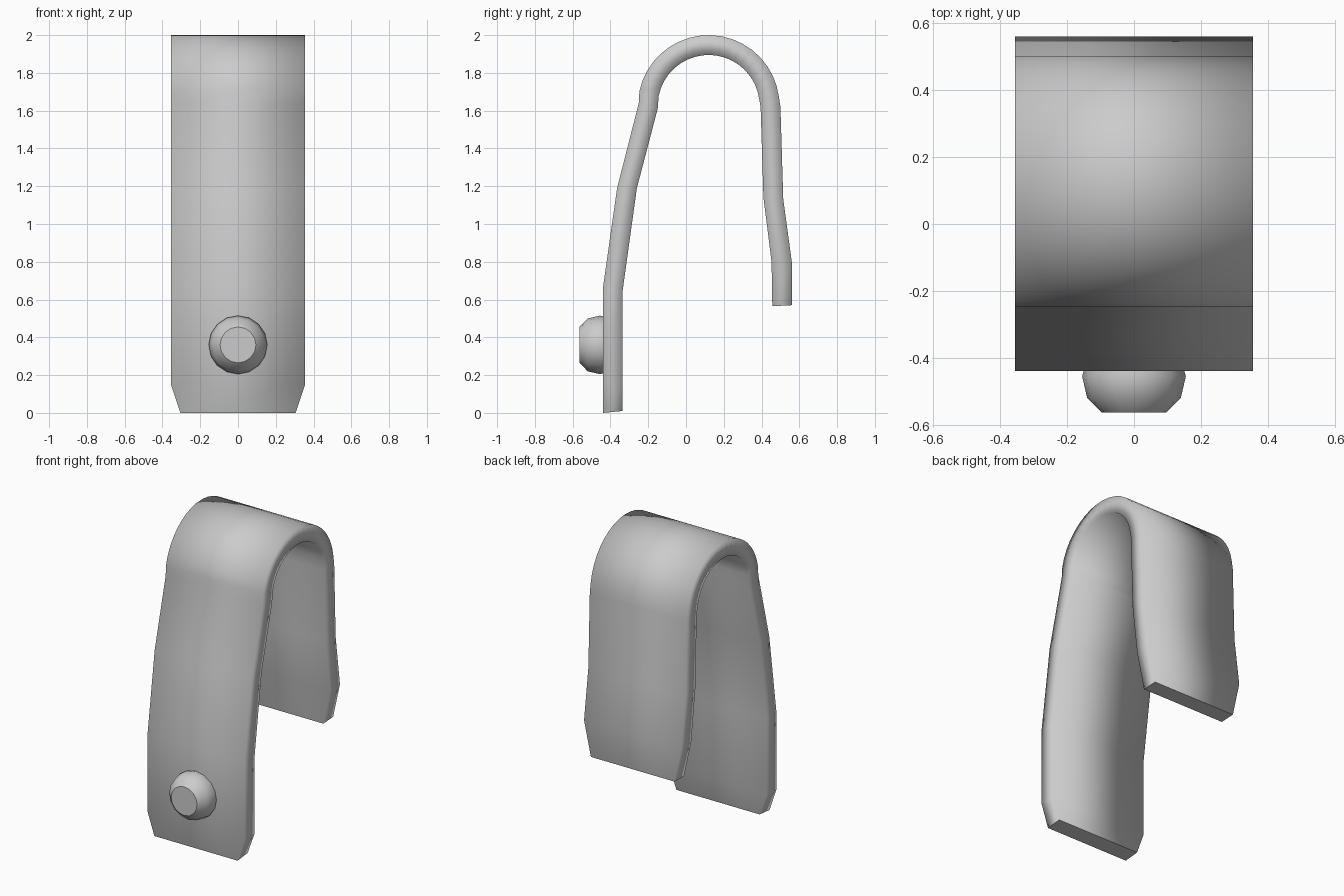
import bpy, bmesh, math

if "Cube" in bpy.data.objects:
    bpy.data.objects.remove(bpy.data.objects["Cube"], do_unlink=True)

metal = bpy.data.materials.new("grey metal")
metal.use_nodes = True
GREY = (0.6, 0.6, 0.6, 1)
metal.diffuse_color = GREY
metal.node_tree.nodes["Principled BSDF"].inputs["Base Color"].default_value = GREY


def finish(name, bm):
    """Turn a bmesh into an object, smooth except for flat-marked faces."""
    bmesh.ops.recalc_face_normals(bm, faces=bm.faces)
    mesh = bpy.data.meshes.new(name)
    bm.to_mesh(mesh)
    bm.free()
    mesh.materials.append(metal)
    obj = bpy.data.objects.new(name, mesh)
    bpy.context.collection.objects.link(obj)
    return obj


def loft(bm, rings):
    """Skin closed rings with smooth sides and flat, sharp end caps."""
    loops = [[bm.verts.new(p) for p in ring] for ring in rings]
    n = len(loops[0])
    for a, b in zip(loops, loops[1:]):
        for i in range(n):
            j = (i + 1) % n
            bm.faces.new((a[i], a[j], b[j], b[i])).smooth = True
    for end in (loops[0], loops[-1]):
        cap = bm.faces.new(end)
        for edge in cap.edges:
            edge.smooth = False


# Bent strap: stations of outer (y, z), inner (y, z) and half width
HALF, TIP = 0.355, 0.305
front_leg = [((-0.44, 0), (-0.335, 0.01), TIP),
             ((-0.44, 0.15), (-0.335, 0.15), HALF),
             ((-0.44, 0.66), (-0.335, 0.65), HALF),
             ((-0.365, 1.19), (-0.26, 1.19), HALF),
             ((-0.25, 1.64), (-0.15, 1.61), HALF)]
back_leg = [((0.5, 1.62), (0.395, 1.62), HALF),
            ((0.515, 1.13), (0.41, 1.14), HALF),
            ((0.56, 0.8), (0.453, 0.8), HALF),
            ((0.56, 0.57), (0.457, 0.565), TIP)]


def arc_point(radius, angle):
    return 0.12 + radius * math.cos(angle), 1.625 + radius * math.sin(angle)


STEPS = 18
bend = []
for k in range(STEPS + 1):
    angle = math.radians(168 - 160 * k / STEPS)
    bend.append((arc_point(0.375, angle), arc_point(0.27, angle), HALF))

bm = bmesh.new()
loft(bm, [[(-w, *outer), (w, *outer), (w, *inner), (-w, *inner)]
          for outer, inner, w in front_leg + bend + back_leg])
finish("bent_strap", bm)

# Round stud on the front leg, with a flat tip
SIDES = 16
bm = bmesh.new()
rings = []
for y, r in ((-0.42, 0.145), (-0.455, 0.155), (-0.52, 0.14), (-0.564, 0.095)):
    angles = [math.tau * i / SIDES for i in range(SIDES)]
    rings.append([(r * math.cos(a), y, 0.36 + r * math.sin(a)) for a in angles])
loft(bm, rings)
finish("front_stud", bm)
